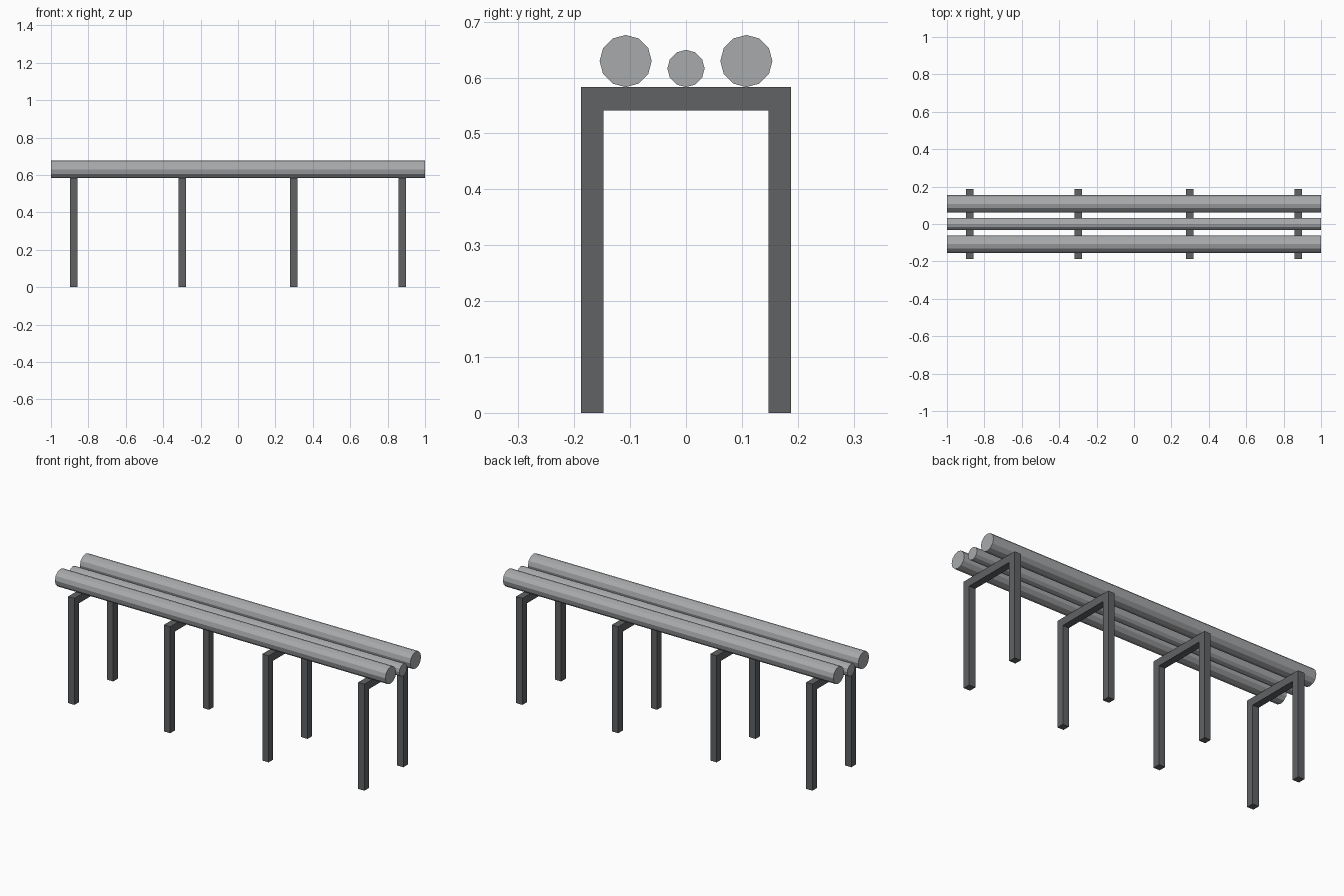
import bpy, bmesh, math
from mathutils import Matrix

if "Cube" in bpy.data.objects:
    bpy.data.objects.remove(bpy.data.objects["Cube"])


def material(name, rgb):
    m = bpy.data.materials.new(name)
    m.diffuse_color = (*rgb, 1.0)
    m.use_nodes = True
    m.node_tree.nodes["Principled BSDF"].inputs["Base Color"].default_value = m.diffuse_color
    return m


PIPE = material("light grey metal", (0.39, 0.40, 0.41))
FRAME = material("dark grey metal", (0.115, 0.122, 0.128))


def finish(name, bm, mat):
    bmesh.ops.recalc_face_normals(bm, faces=bm.faces)
    me = bpy.data.meshes.new(name)
    bm.to_mesh(me)
    bm.free()
    me.materials.append(mat)
    ob = bpy.data.objects.new(name, me)
    bpy.context.collection.objects.link(ob)
    return ob


TOP = 0.583      # top of the support frames
HALF = 0.188     # half width of a frame
BAR = 0.04       # thickness of the frame bars


# Seat pipe: 12-sided cylinder along x, resting on the frames
def pipe(name, y, r):
    bm = bmesh.new()
    rot = Matrix.Translation((0, y, TOP + r)) @ Matrix.Rotation(math.pi / 2, 4, 'Y')
    bmesh.ops.create_cone(bm, cap_ends=True, segments=12, radius1=r, radius2=r,
                          depth=2.0, matrix=rot)
    finish(name, bm, PIPE)


# Support: upside-down U profile extruded along x
def frame(name, x):
    i, u = HALF - BAR, TOP - 0.042
    profile = [(-HALF, 0), (-HALF, TOP), (HALF, TOP), (HALF, 0),
               (i, 0), (i, u), (-i, u), (-i, 0)]
    bm = bmesh.new()
    face = bm.faces.new([bm.verts.new((x - 0.019, y, z)) for y, z in profile])
    ext = bmesh.ops.extrude_face_region(bm, geom=[face], use_keep_orig=True)
    verts = [g for g in ext["geom"] if isinstance(g, bmesh.types.BMVert)]
    bmesh.ops.translate(bm, verts=verts, vec=(0.038, 0, 0))
    finish(name, bm, FRAME)


pipe("front_seat_pipe", -0.108, 0.0466)
pipe("middle_seat_pipe", 0.0, 0.0333)
pipe("back_seat_pipe", 0.108, 0.0466)

for n, x in enumerate((-0.878, -0.298, 0.298, 0.878), 1):
    frame(f"support_frame_{n}", x)
